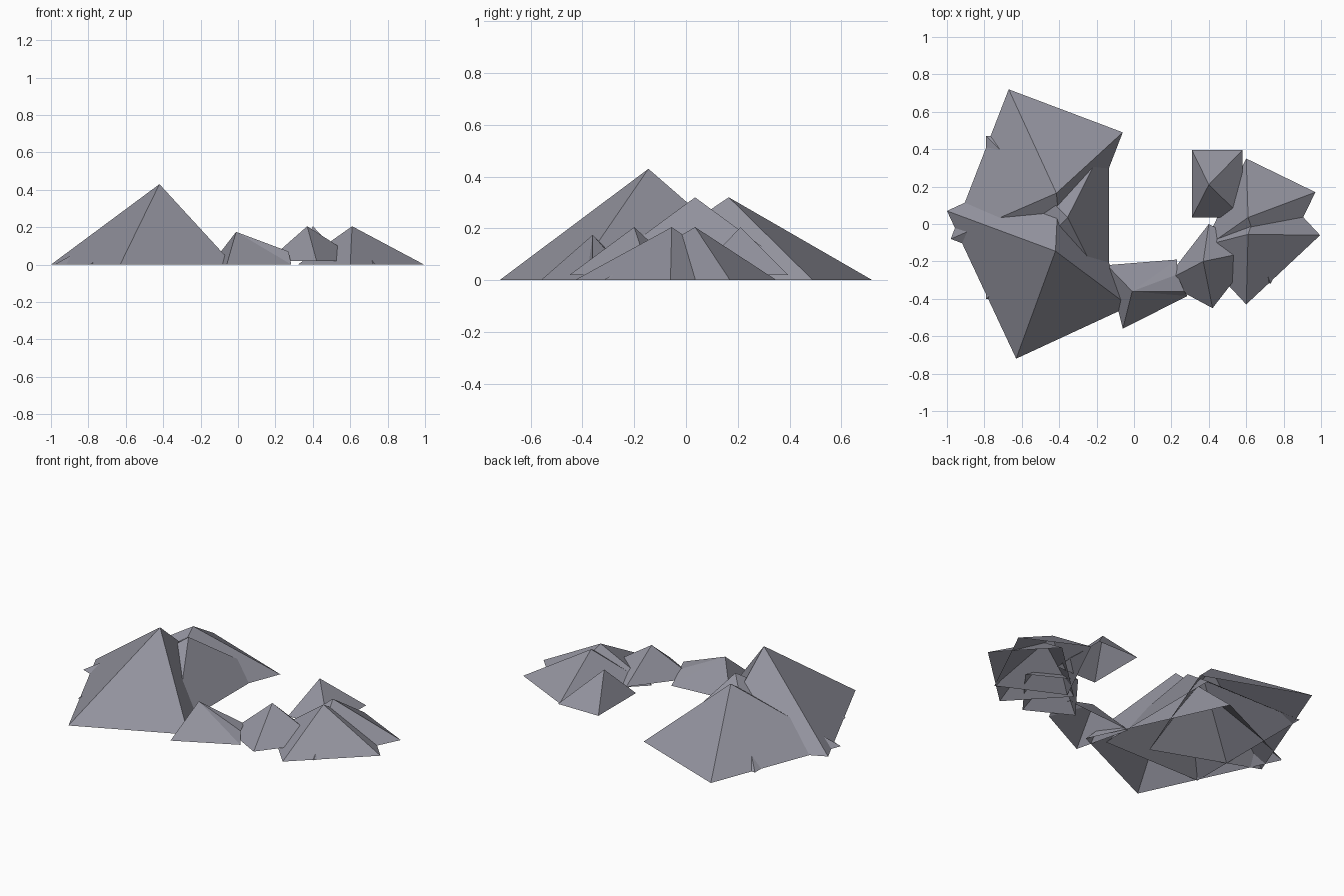
import bpy, bmesh
from mathutils import Vector

if "Cube" in bpy.data.objects:
    bpy.data.objects.remove(bpy.data.objects["Cube"])

rock = bpy.data.materials.new("grey rock")
rock.diffuse_color = (0.29, 0.29, 0.34, 1)
rock.use_nodes = True
rock.node_tree.nodes["Principled BSDF"].inputs["Base Color"].default_value = rock.diffuse_color


def peak(name, apex, ring):
    """Open-bottomed flat-faced peak: a fan from the apex to a counter-clockwise base ring."""
    bm = bmesh.new()
    top = bm.verts.new(apex)
    base = [bm.verts.new(p) for p in ring]
    for a, b in zip(base, base[1:] + base[:1]):
        bm.faces.new((top, a, b))
    mesh = bpy.data.meshes.new(name)
    bm.to_mesh(mesh)
    bm.free()
    mesh.materials.append(rock)
    bpy.context.collection.objects.link(bpy.data.objects.new(name, mesh))


def box_peak(name, apex, corner, right, left, z=0.0):
    """Peak on a parallelogram base, given three neighbouring corners."""
    c, r, l = Vector(corner), Vector(right), Vector(left)
    peak(name, apex, [(*p, z) for p in (c, r, r + l - c, l)])


# Large western massif: three overlapping peaks
box_peak("large_front_peak", (-0.42, -0.145, 0.43), (-0.63, -0.72), (-0.025, -0.44), (-1.0, 0.07))
box_peak("large_back_peak", (-0.415, 0.165, 0.32), (-0.06, 0.49), (-0.67, 0.72), (-0.37, -0.31))
box_peak("large_middle_peak", (-0.355, 0.035, 0.32), (-0.79, -0.40), (-0.135, -0.40), (-0.79, 0.47))

# Eastern massif: two overlapping peaks
box_peak("east_front_peak", (0.61, -0.055, 0.205), (0.60, -0.43), (0.995, -0.06), (0.32, -0.13))
box_peak("east_back_peak", (0.61, 0.035, 0.205), (0.97, 0.17), (0.60, 0.35), (0.73, -0.32))

# Small separate peaks
box_peak("north_small_peak", (0.40, 0.21, 0.205), (0.31, 0.035), (0.58, 0.035), (0.31, 0.395), 0.02)
box_peak("south_small_peak", (0.37, -0.20, 0.205), (0.42, -0.45), (0.66, -0.14), (0.16, -0.31), 0.02)
# Linking peak with a blunt eastern end
peak("linking_peak", (-0.01, -0.36, 0.175),
     [(-0.145, -0.22, 0), (-0.06, -0.56, 0), (0.285, -0.385, 0),
      (0.27, -0.36, 0.07), (0.23, -0.27, 0.07), (0.23, -0.19, 0)])
